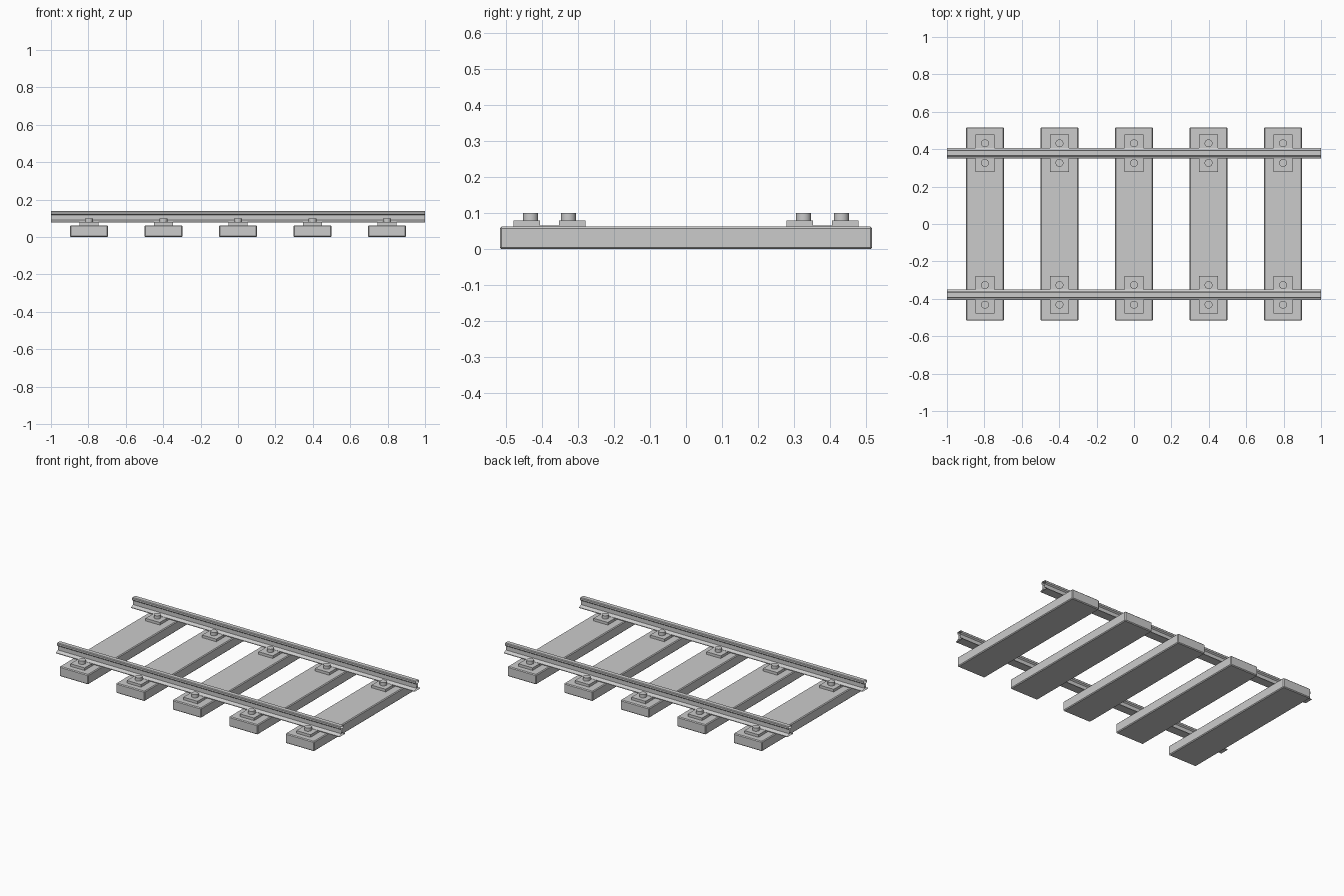
import bpy, bmesh
from mathutils import Matrix

if "Cube" in bpy.data.objects:
    bpy.data.objects.remove(bpy.data.objects["Cube"])

RAIL_Y = 0.379
TIE_X = [i * 0.3985 for i in range(-2, 3)]


def finish(name, bm):
    bmesh.ops.recalc_face_normals(bm, faces=bm.faces[:])
    me = bpy.data.meshes.new(name)
    bm.to_mesh(me)
    bm.free()
    ob = bpy.data.objects.new(name, me)
    bpy.context.collection.objects.link(ob)
    return ob


def box(name, lo, hi, bevel=0):
    bm = bmesh.new()
    size = [b - a for a, b in zip(lo, hi)]
    mid = [(a + b) / 2 for a, b in zip(lo, hi)]
    bmesh.ops.create_cube(bm, size=1, matrix=Matrix.Translation(mid) @ Matrix.Diagonal((*size, 1)))
    if bevel:
        bmesh.ops.bevel(bm, geom=bm.edges[:], offset=bevel, segments=1, affect='EDGES')
    return finish(name, bm)


def bolt(name, x, y):
    bm = bmesh.new()
    bmesh.ops.create_cone(bm, cap_ends=True, segments=24, radius1=0.021, radius2=0.021,
                          depth=0.026, matrix=Matrix.Translation((x, y, 0.087)))
    ob = finish(name, bm)
    bpy.ops.object.select_all(action='DESELECT')
    ob.select_set(True)
    bpy.context.view_layer.objects.active = ob
    bpy.ops.object.shade_smooth_by_angle()


def rail(name, y):
    # half profile from foot to head, mirrored, left open at the ends
    half = [(0.028, 0.077), (0.028, 0.081), (0.008, 0.091), (0.008, 0.117),
            (0.017, 0.124), (0.017, 0.135), (0.013, 0.139)]
    prof = half + [(-a, z) for a, z in reversed(half)]
    bm = bmesh.new()
    ends = [[bm.verts.new((x, y + a, z)) for a, z in prof] for x in (-1, 1)]
    n = len(prof)
    for i in range(n):
        j = (i + 1) % n
        bm.faces.new((ends[0][i], ends[0][j], ends[1][j], ends[1][i]))
    finish(name, bm)


# wooden ties
for x in TIE_X:
    box("tie", (x - 0.1015, -0.517, 0), (x + 0.1015, 0.517, 0.063), 0.005)

for s in (-1, 1):
    rail("rail", s * RAIL_Y)
    for x in TIE_X:
        # base pad, clamp plates either side of the rail foot, bolts
        c = s * RAIL_Y
        box("pad", (x - 0.05, c - 0.1, 0.061), (x + 0.05, c + 0.1, 0.066))
        for t in (-1, 1):
            ys = sorted((c + t * 0.026, c + t * 0.1))
            box("clamp_plate", (x - 0.05, ys[0], 0.066), (x + 0.05, ys[1], 0.0795))
            bolt("bolt", x, c + t * 0.0525)
